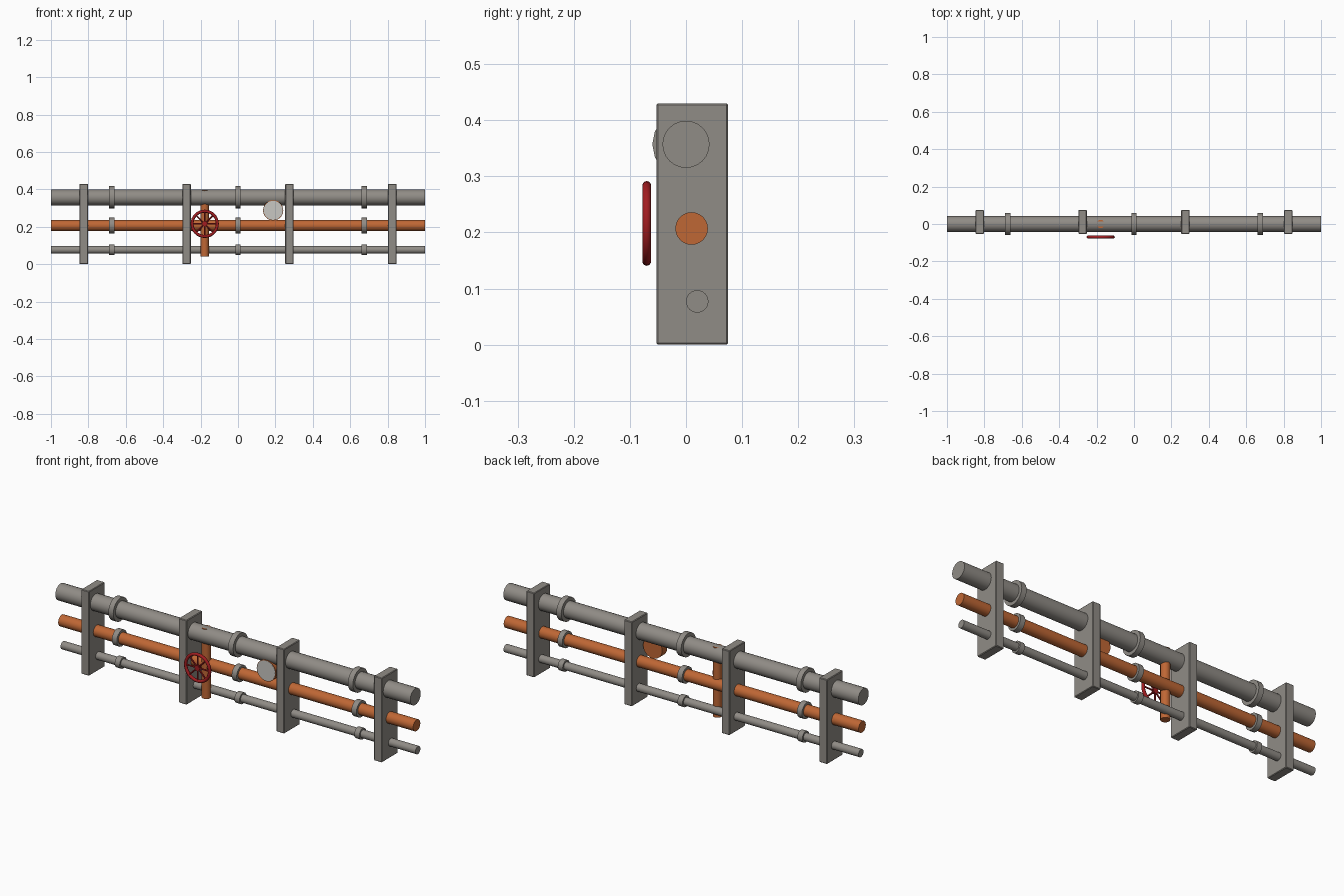
import bpy, math
from mathutils import Vector

old = bpy.data.objects.get("Cube")
if old:
    bpy.data.objects.remove(old, do_unlink=True)


def material(name, rgb):
    m = bpy.data.materials.new(name)
    m.use_nodes = True
    color = (*rgb, 1.0)
    m.diffuse_color = color
    m.node_tree.nodes["Principled BSDF"].inputs["Base Color"].default_value = color
    return m


STEEL = material("grey steel", (0.28, 0.262, 0.238))
COPPER = material("orange copper", (0.52, 0.135, 0.035))
RED = material("red paint", (0.36, 0.012, 0.015))
DIAL = material("pale dial", (0.58, 0.57, 0.54))


def finish(name, mat, smooth=True):
    ob = bpy.context.object
    ob.name = name
    ob.data.materials.append(mat)
    if smooth:
        bpy.ops.object.shade_smooth_by_angle(angle=math.radians(40))
    return ob


def rod(name, start, end, radius, mat, sides=24):
    """Cylinder running from start to end."""
    a, b = Vector(start), Vector(end)
    axis = b - a
    bpy.ops.mesh.primitive_cylinder_add(
        vertices=sides, radius=radius, depth=axis.length, location=(a + b) / 2,
        rotation=axis.to_track_quat('Z', 'Y').to_euler())
    return finish(name, mat)


# Three horizontal pipes, each with three coupling collars
pipes = [
    ("top", 0.0, 0.357, 0.042, STEEL),
    ("middle", 0.01, 0.207, 0.029, COPPER),
    ("bottom", 0.02, 0.077, 0.02, STEEL),
]
for label, y, z, r, mat in pipes:
    rod(label + "_pipe", (-1, y, z), (1, y, z), r, mat)
    for i, x in enumerate((-0.675, 0, 0.675)):
        rod(f"{label}_collar_{i + 1}", (x - 0.014, y, z), (x + 0.014, y, z),
            r * 1.43, STEEL, 16)

# Four support plates
for i in range(4):
    bpy.ops.mesh.primitive_cube_add(size=1, location=(-0.825 + 0.55 * i, 0.011, 0.215))
    plate = bpy.context.object
    plate.scale = (0.045, 0.128, 0.43)
    bpy.ops.object.transform_apply(location=False, rotation=False, scale=True)
    bevel = plate.modifiers.new("edge bevel", 'BEVEL')
    bevel.width = 0.003
    bevel.segments = 1
    finish(f"support_plate_{i + 1}", STEEL, smooth=False)

# Vertical valve pipe
VX = -0.178
rod("valve_pipe", (VX, 0, 0.04), (VX, 0, 0.396), 0.022, COPPER)

# Handwheel: rim, hub and spokes
WY, WZ, RIM = -0.07, 0.216, 0.0675
bpy.ops.mesh.primitive_torus_add(
    major_radius=RIM, minor_radius=0.008, major_segments=32, minor_segments=10,
    location=(VX, WY, WZ), rotation=(math.pi / 2, 0, 0))
finish("handwheel_rim", RED)
rod("handwheel_hub", (VX, WY - 0.006, WZ), (VX, WY + 0.006, WZ), 0.014, RED, 16)
for i in range(8):
    t = math.tau * i / 8
    rod(f"handwheel_spoke_{i + 1}", (VX, WY, WZ),
        (VX + RIM * math.cos(t), WY, WZ + RIM * math.sin(t)), 0.004, RED, 8)

# Pressure gauge with a pale front face
GX, GZ = 0.188, 0.288
gauge = rod("gauge_body", (GX, 0.0, GZ), (GX, -0.041, GZ), 0.054, COPPER)
rod("gauge_dial", (GX, -0.040, GZ), (GX, -0.0425, GZ), 0.051, DIAL)
